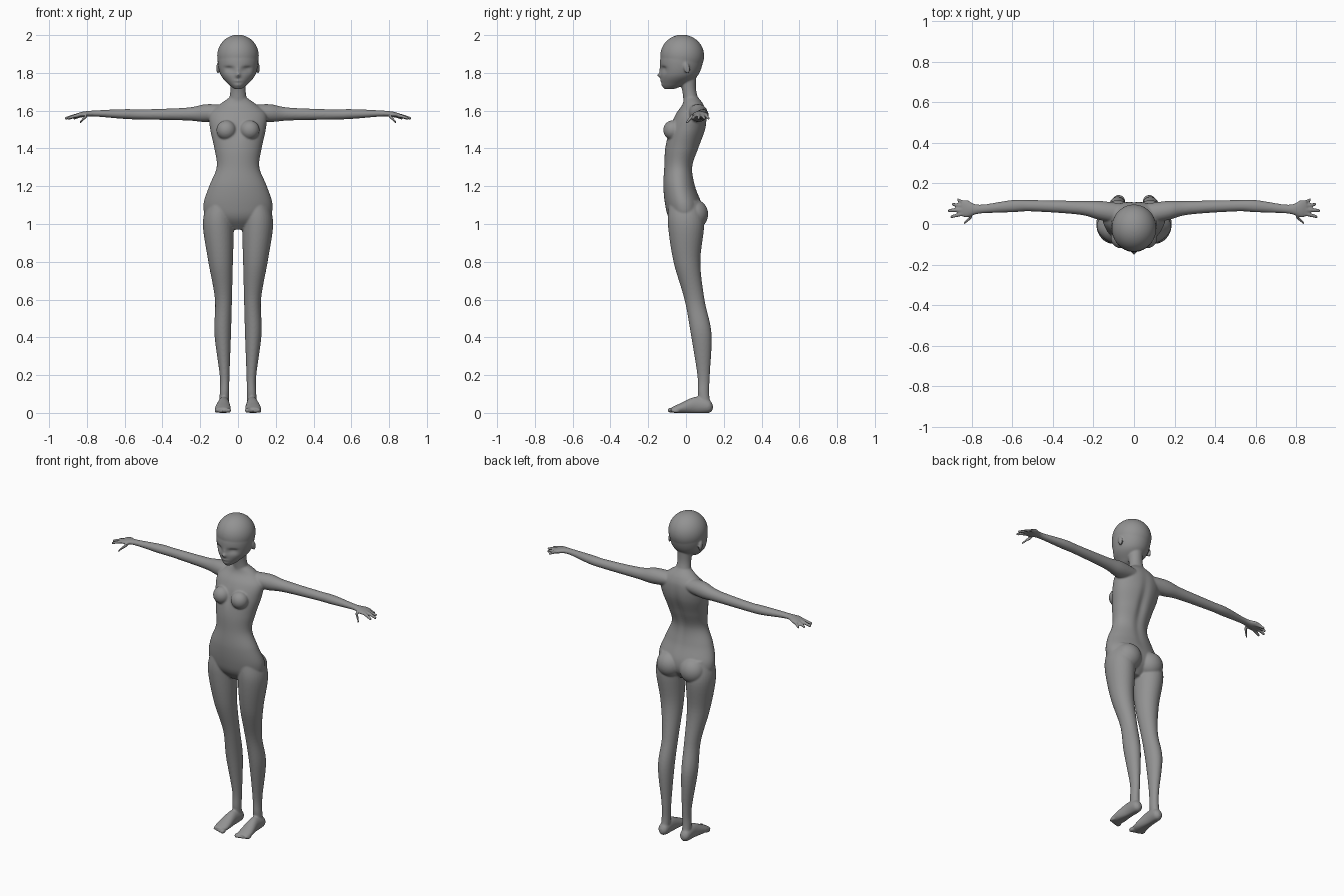
import bpy, bmesh, math
from mathutils import Vector, Matrix

default_cube = bpy.data.objects.get("Cube")
if default_cube:
    bpy.data.objects.remove(default_cube)

grey = (0.29, 0.29, 0.29, 1)
skin = bpy.data.materials.new("plain grey")
skin.use_nodes = True
skin.diffuse_color = grey
skin.node_tree.nodes["Principled BSDF"].inputs["Base Color"].default_value = grey

bm = bmesh.new()


def smooth_path(rows, steps):
    """Pass a spline through rows of numbers."""
    rows = [Vector(row) for row in rows]
    first, last = rows[0], rows[-1]
    points = [first * 2 - rows[1]] + rows + [last * 2 - rows[-2]]
    path = []
    for before, start, end, after in zip(points, points[1:], points[2:], points[3:]):
        leave, arrive = (end - before) / 2, (after - start) / 2
        for i in range(steps):
            t = i / steps
            ease = t * t * (3 - 2 * t)
            path.append(start.lerp(end, ease)
                        + leave * t * (1 - t) ** 2 - arrive * t * t * (1 - t))
    return path + [last]


def loft(axis, rows, side=1, segments=32, steps=8):
    """Skin ellipses (place on axis, two centres, two radii) into a closed form."""
    across, along = [k for k in range(3) if k != axis]
    rings = []
    for place, centre_a, centre_b, radius_a, radius_b in smooth_path(rows, steps):
        ring = []
        for i in range(segments):
            angle = math.tau * i / segments
            point = Vector()
            point[axis] = place
            point[across] = centre_a + radius_a * math.cos(angle)
            point[along] = centre_b + radius_b * math.sin(angle)
            point.x *= side
            ring.append(bm.verts.new(point))
        rings.append(ring)
    for ring, following in zip(rings, rings[1:]):
        for i in range(segments):
            bm.faces.new((ring[i - 1], ring[i], following[i], following[i - 1]))
    bm.faces.new(rings[0])
    bm.faces.new(rings[-1])
    return [vert for ring in rings for vert in ring]


def front_back(rows):
    """Turn (height, half width, front, back) into loft rows."""
    return [(height, 0, (front + back) / 2, width, (back - front) / 2)
            for height, width, front, back in rows]


def ellipsoid(centre, radii, tilt=0):
    placing = (Matrix.Translation(centre) @ Matrix.Rotation(tilt, 4, 'X')
               @ Matrix.Diagonal((*radii, 1)))
    made = bmesh.ops.create_uvsphere(bm, u_segments=64, v_segments=48, radius=1, matrix=placing)
    return made["verts"]


def sculpt(verts, centre, spread, push):
    """Slide vertices near a centre forwards or backwards with a soft falloff."""
    for vert in verts:
        distance = sum(((vert.co[k] - centre[k]) / spread[k]) ** 2 for k in range(3))
        vert.co.y += push * math.exp(-distance)


def hand_digit(side, angle, length, drop):
    """Fan a tapering finger out from the wrist."""
    rows = []
    for t in (0.5, 0.75, 1):
        radius = 0.015 - 0.007 * t
        rows.append((0.76 + math.cos(angle) * length * t, 0.073 + math.sin(angle) * length * t,
                     1.585 - drop * t * t, radius, radius))
    loft(0, rows, side, segments=16)


# Torso with a spine groove and a hollow between the breasts
torso = loft(2, front_back([
    (0.97, 0.05, -0.04, 0.03), (1.03, 0.16, -0.09, 0.08), (1.1, 0.183, -0.11, 0.085),
    (1.2, 0.153, -0.12, 0.05), (1.3, 0.113, -0.115, 0.037), (1.4, 0.125, -0.11, 0.07),
    (1.5, 0.147, -0.09, 0.105), (1.58, 0.15, -0.055, 0.11), (1.63, 0.1, -0.02, 0.095),
    (1.67, 0.045, -0.01, 0.065)]), segments=64)
sculpt(torso, (0, 0.09, 1.38), (0.025, 0.08, 0.17), -0.014)
sculpt(torso, (0, -0.1, 1.5), (0.02, 0.06, 0.05), 0.008)

# Neck
loft(2, [(1.6, 0, 0.04, 0.06, 0.05), (1.7, 0, 0.018, 0.041, 0.037),
         (1.8, 0, 0.005, 0.045, 0.05)])

# Head: cranium and jaw
head = ellipsoid((0, -0.02, 1.89), (0.11, 0.116, 0.112))
head += loft(2, front_back([
    (1.715, 0.02, -0.115, -0.06), (1.74, 0.05, -0.128, 0), (1.79, 0.092, -0.135, 0.065),
    (1.87, 0.108, -0.137, 0.09), (1.92, 0.09, -0.12, 0.07)]), segments=96, steps=16)

# Eye sockets, lid creases and eyeballs
for side in (1, -1):
    sculpt(head, (side * 0.046, -0.12, 1.815), (0.024, 0.05, 0.015), 0.015)
    sculpt(head, (side * 0.05, -0.12, 1.828), (0.022, 0.05, 0.005), 0.008)
    sculpt(head, (side * 0.045, -0.12, 1.81), (0.015, 0.05, 0.01), -0.005)

# Nose bridge, nose tip, lips, mouth crease and chin
for height, width, tall, push in ((1.81, 0.011, 0.02, -0.005), (1.787, 0.011, 0.011, -0.019),
                                  (1.757, 0.02, 0.006, -0.006), (1.75, 0.02, 0.003, 0.005),
                                  (1.735, 0.02, 0.01, -0.004)):
    sculpt(head, (0, -0.13, height), (width, 0.04, tall), push)

for side in (1, -1):
    # Ear, breast and buttock
    ellipsoid((side * 0.106, 0.004, 1.825), (0.009, 0.016, 0.03), tilt=0.25)
    ellipsoid((side * 0.062, -0.07, 1.497), (0.052, 0.05, 0.052))
    ellipsoid((side * 0.08, 0.045, 1.052), (0.078, 0.072, 0.078))

    # Arm and palm
    loft(0, [(0.06, 0.05, 1.59, 0.05, 0.04), (0.17, 0.067, 1.587, 0.047, 0.047),
             (0.27, 0.08, 1.582, 0.034, 0.034), (0.5, 0.09, 1.58, 0.028, 0.027),
             (0.6, 0.088, 1.582, 0.03, 0.026), (0.76, 0.073, 1.585, 0.022, 0.016),
             (0.82, 0.075, 1.58, 0.042, 0.015), (0.85, 0.077, 1.576, 0.04, 0.01)], side)

    # Fingers from smallest to first, then the thumb
    for i, length in enumerate((0.12, 0.14, 0.157, 0.15)):
        hand_digit(side, 0.4 - 0.22 * i, length, drop=0.027)
    hand_digit(side, -0.73, 0.105, drop=0.05)

    # Leg
    loft(2, [(1.12, 0.095, -0.01, 0.065, 0.08), (1, 0.104, 0, 0.082, 0.096),
             (0.8, 0.092, 0.005, 0.065, 0.071), (0.6, 0.077, 0.045, 0.045, 0.053),
             (0.42, 0.081, 0.08, 0.044, 0.055), (0.2, 0.071, 0.093, 0.026, 0.033),
             (0.1, 0.072, 0.093, 0.025, 0.03), (0.02, 0.075, 0.105, 0.025, 0.03)], side)

    # Foot with a flat sole
    foot = loft(1, [(0.142, 0.075, 0.03, 0.012, 0.014), (0.12, 0.075, 0.035, 0.03, 0.035),
                    (0.05, 0.076, 0.04, 0.032, 0.045), (-0.03, 0.08, 0.024, 0.042, 0.027),
                    (-0.08, 0.08, 0.015, 0.036, 0.012)], side)
    for vert in foot:
        vert.co.z = max(vert.co.z, 0)

    # Toes, largest on the inside
    for i in range(5):
        radius = 0.01 if i else 0.014
        ellipsoid((side * (0.05 + 0.016 * i), 0.006 * i - 0.078, radius), (radius, 0.02, radius))

bmesh.ops.recalc_face_normals(bm, faces=bm.faces)
mesh = bpy.data.meshes.new("body")
bm.to_mesh(mesh)
bm.free()
mesh.materials.append(skin)
body = bpy.data.objects.new("body", mesh)
bpy.context.collection.objects.link(body)

# Fuse the parts into one skin and soften the joins
fuse = body.modifiers.new("fuse", 'REMESH')
fuse.mode = 'VOXEL'
fuse.voxel_size = 0.005
fuse.use_smooth_shade = True
soften = body.modifiers.new("soften", 'SMOOTH')
soften.factor = 0.5
soften.iterations = 6
